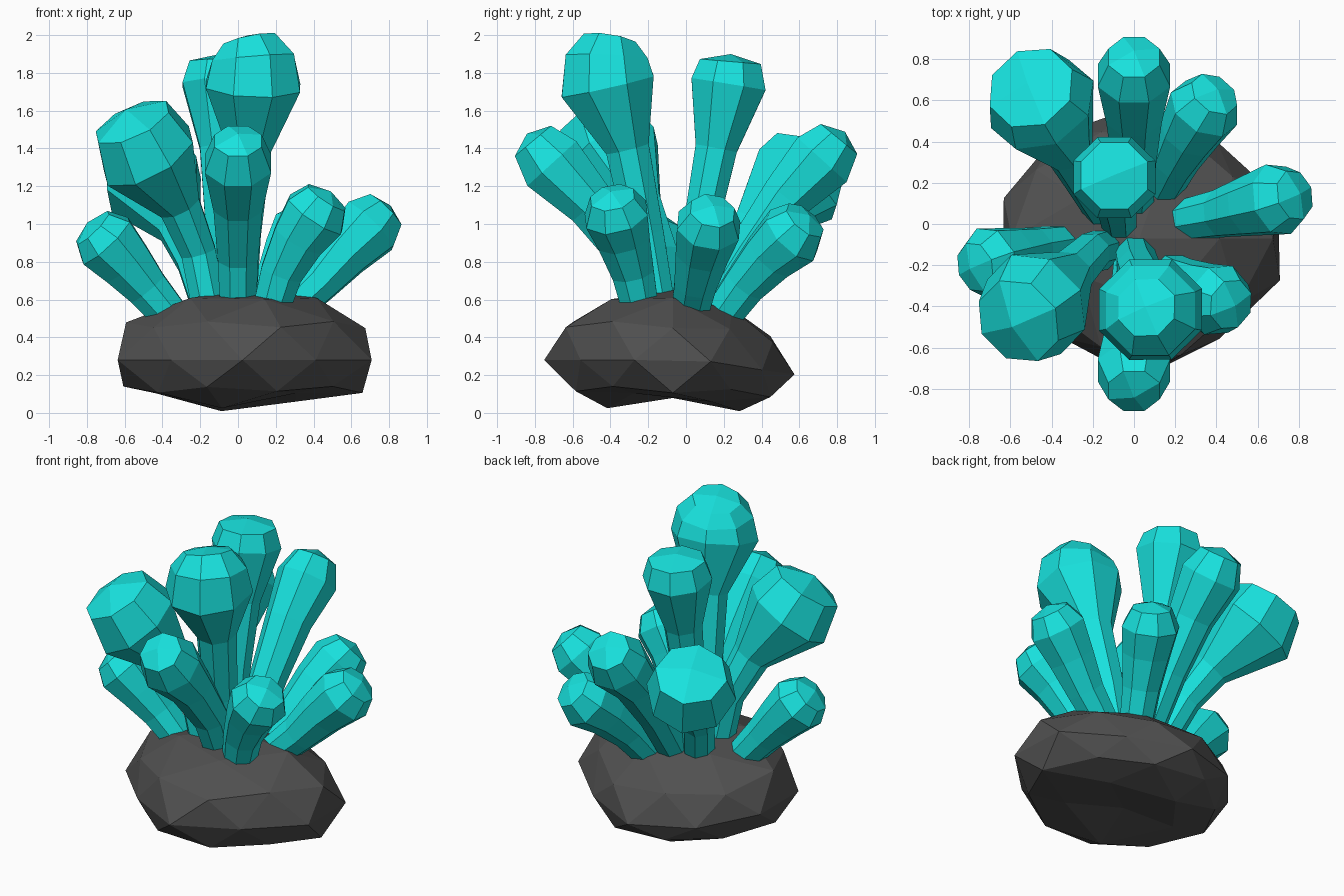
import bpy, bmesh, math, random
from mathutils import Vector

if "Cube" in bpy.data.objects:
    bpy.data.objects.remove(bpy.data.objects["Cube"])

random.seed(4)

def material(name, rgb):
    m = bpy.data.materials.new(name)
    m.diffuse_color = (*rgb, 1)
    m.use_nodes = True
    m.node_tree.nodes["Principled BSDF"].inputs["Base Color"].default_value = m.diffuse_color
    return m

TEAL = material("teal", (0.009, 0.76, 0.73))
DARK = material("dark_stone", (0.08, 0.08, 0.08))

def finish(bm, name, mat):
    bmesh.ops.recalc_face_normals(bm, faces=bm.faces)
    me = bpy.data.meshes.new(name)
    bm.to_mesh(me)
    bm.free()
    me.materials.append(mat)
    ob = bpy.data.objects.new(name, me)
    bpy.context.collection.objects.link(ob)
    return ob

# Rock: squashed faceted boulder, lower at the back, grooved underneath
bm = bmesh.new()
bmesh.ops.create_icosphere(bm, subdivisions=2, radius=1)
for v in bm.verts:
    d = v.co.normalized()
    d *= random.uniform(0.97, 1.04)
    s = math.sin(2 * math.atan2(d.y, d.x))
    plan = 1 - (0.13 if s > 0 else 0.07) * s * s       # diamond-like outline
    x, y = 0.025 + 0.72 * d.x * plan, -0.07 + 0.66 * d.y * plan
    if d.z > 0:
        z = 0.28 + 0.375 * d.z * (1 - 0.28 * max(0, d.y))
    else:
        z = 0.28 + max(-0.28, 0.32 * d.z)
        if d.z < -0.6:
            z += 0.09 * max(0, 1 - abs(y + 0.12) / 0.3) + 0.25 * (x + 0.1) ** 2
            y = -0.07 + (y + 0.07) * 1.12
    z -= 0.08 * max(0, d.y) ** 2 * (1 - abs(d.z))
    v.co = (x, y, max(0, z))
finish(bm, "rock", DARK)

# Stalks: eight-sided tubes swelling to a blunt domed head
def stalk(name, path, radii, dome):
    pts = [Vector(p) for p in path]
    bm = bmesh.new()
    rings = []
    for i, (p, r) in enumerate(zip(pts, radii)):
        t = (pts[min(i + 1, len(pts) - 1)] - pts[max(i - 1, 0)]).normalized()
        q = Vector((0, 0, 1)).rotation_difference(t)
        angles = [math.radians(22.5 + 45 * k) for k in range(8)]
        rings.append([bm.verts.new(p + q @ Vector((r * math.cos(a), r * math.sin(a), 0)))
                      for a in angles])
    for a, b in zip(rings, rings[1:]):
        for k in range(8):
            bm.faces.new((a[k], a[(k + 1) % 8], b[(k + 1) % 8], b[k]))
    bm.faces.new(rings[0][::-1])
    rim = rings[-1]
    peak = bm.verts.new(pts[-1] + t * dome)
    for k in range(0, 8, 2):
        bm.faces.new((peak, rim[k], rim[k + 1], rim[(k + 2) % 8]))
    finish(bm, name, TEAL)

BIG = (0.10, 0.10, 0.12, 0.275, 0.22)
SLIM = (0.10, 0.115, 0.145, 0.19, 0.135)
SMALL = (0.10, 0.12, 0.15, 0.18, 0.125)

stalk("tall_front_stalk", [(0, -.14, .5), (.02, -.22, .95), (.06, -.31, 1.4),
      (.08, -.415, 1.73), (.08, -.42, 1.88), (.06, -.405, 1.975)],
      (.1, .11, .125, .27, .235, .15), 0.025)
stalk("tall_back_stalk", [(-.07, 0, .5), (-.08, .08, 1.0), (-.09, .16, 1.4),
      (-.095, .225, 1.74), (-.095, .235, 1.86)], (.09, .1, .12, .215, .175), 0.04)
stalk("front_left_stalk", [(-.14, -.12, .5), (-.21, -.14, .85), (-.31, -.24, 1.1),
      (-.475, -.39, 1.36), (-.56, -.47, 1.54)], BIG, 0.08)
stalk("back_left_stalk", [(-.13, .05, .5), (-.23, .2, .8), (-.31, .35, .98),
      (-.445, .58, 1.21), (-.5, .66, 1.37)], BIG, 0.06)
stalk("back_stalk", [(0, .08, .48), (0, .32, .85), (0, .53, 1.14),
      (0, .72, 1.34), (0, .81, 1.45)], SLIM, 0.05)
stalk("front_stalk", [(0, -.15, .48), (0, -.29, .82), (0, -.5, 1.1),
      (0, -.71, 1.32), (0, -.81, 1.44)], (.1, .115, .14, .19, .135), 0.05)
stalk("back_right_stalk", [(.12, .15, .46), (.2, .31, .68), (.27, .44, .83),
      (.34, .56, .94), (.39, .63, 1.02)], SMALL, 0.04)
stalk("front_right_stalk", [(.16, -.23, .5), (.23, -.28, .74), (.32, -.33, .92),
      (.41, -.37, 1.05), (.47, -.39, 1.14)], SMALL, 0.04)
stalk("right_stalk", [(.21, .01, .49), (.42, .05, .69), (.56, .085, .85),
      (.7, .12, .99), (.78, .14, 1.07)], SMALL, 0.04)
stalk("left_stalk", [(-.32, -.1, .47), (-.48, -.13, .66), (-.59, -.16, .79),
      (-.7, -.19, .91), (-.77, -.21, .98)], SMALL, 0.04)
